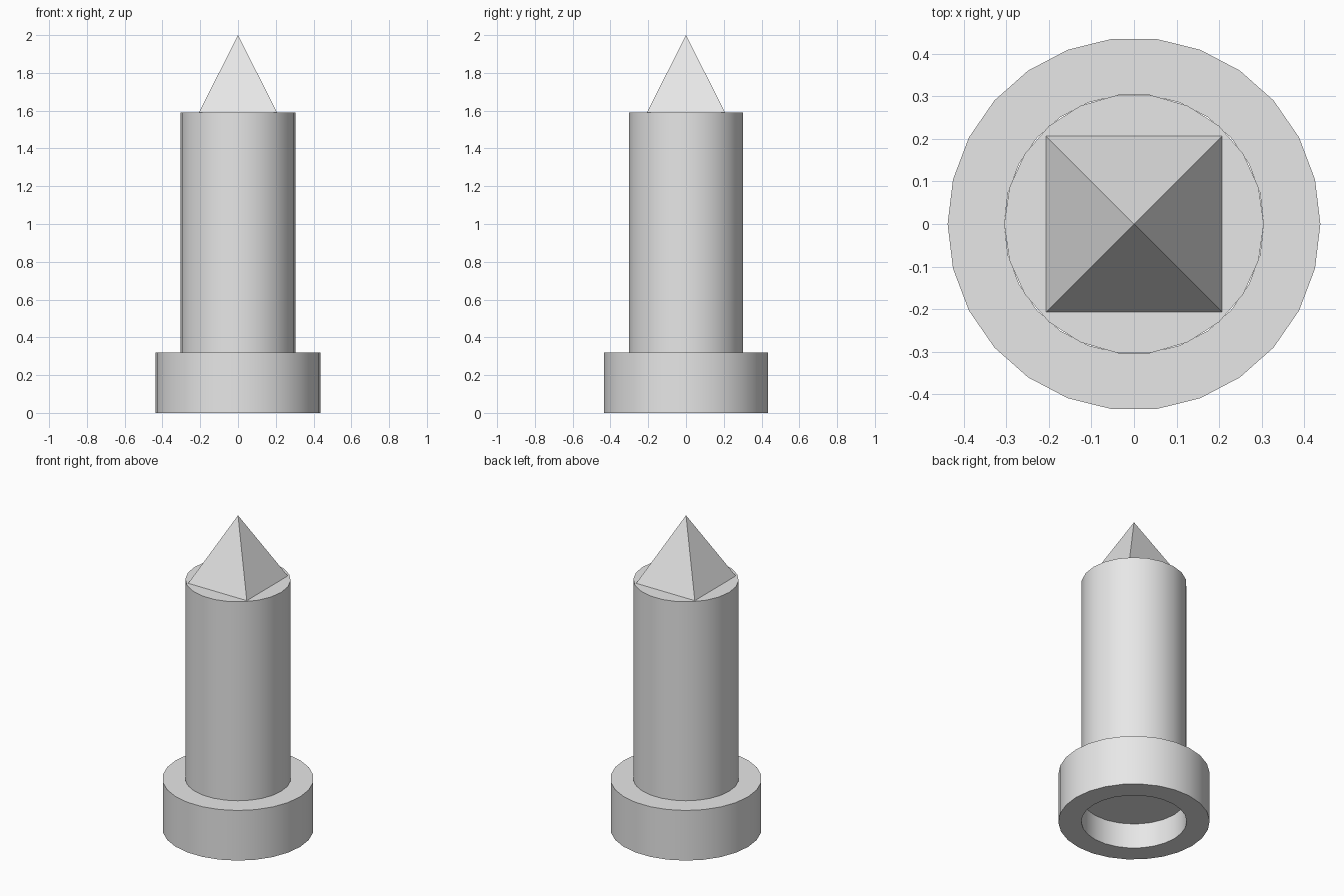
import bpy
import bmesh
import math

cube = bpy.data.objects.get("Cube")
if cube:
    bpy.data.objects.remove(cube)

grey = bpy.data.materials.new("plain grey")
grey.use_nodes = True
colour = (0.8, 0.8, 0.8, 1)
grey.diffuse_color = colour
grey.node_tree.nodes["Principled BSDF"].inputs["Base Color"].default_value = colour


def lathe(name, profile, sides, turn=0, closed=False):
    """Sweep (radius, z) points around z; an open profile gets end caps."""
    bm = bmesh.new()
    rings = []
    for r, z in profile:
        if r == 0:
            rings.append([bm.verts.new((0, 0, z))] * sides)
            continue
        angles = [turn + math.tau * i / sides for i in range(sides)]
        rings.append([bm.verts.new((r * math.cos(a), r * math.sin(a), z)) for a in angles])
    pairs = list(zip(rings, rings[1:]))
    if closed:
        pairs.append((rings[-1], rings[0]))
    for low, high in pairs:
        for i in range(sides):
            j = (i + 1) % sides
            corners = [low[i], low[j], high[j], high[i]]
            bm.faces.new(list(dict.fromkeys(corners)))
    if not closed:
        for ring in (rings[0], rings[-1]):
            if len(set(ring)) > 2:
                bm.faces.new(ring)
    bmesh.ops.recalc_face_normals(bm, faces=bm.faces)
    mesh = bpy.data.meshes.new(name)
    bm.to_mesh(mesh)
    bm.free()
    mesh.materials.append(grey)
    obj = bpy.data.objects.new(name, mesh)
    bpy.context.collection.objects.link(obj)
    bpy.ops.object.select_all(action='DESELECT')
    obj.select_set(True)
    bpy.context.view_layer.objects.active = obj
    bpy.ops.object.shade_smooth_by_angle(angle=math.radians(30))
    return obj


# Hollow collar at the foot
lathe("base_collar", [(0.305, 0), (0.438, 0), (0.438, 0.32), (0.305, 0.32)], 26, closed=True)

# Shaft, starting halfway up inside the collar
lathe("shaft", [(0.305, 0.16), (0.305, 1.59)], 22)

# Square pyramid point
lathe("pyramid_tip", [(0.207 * math.sqrt(2), 1.59), (0, 2)], 4, turn=math.pi / 4)
